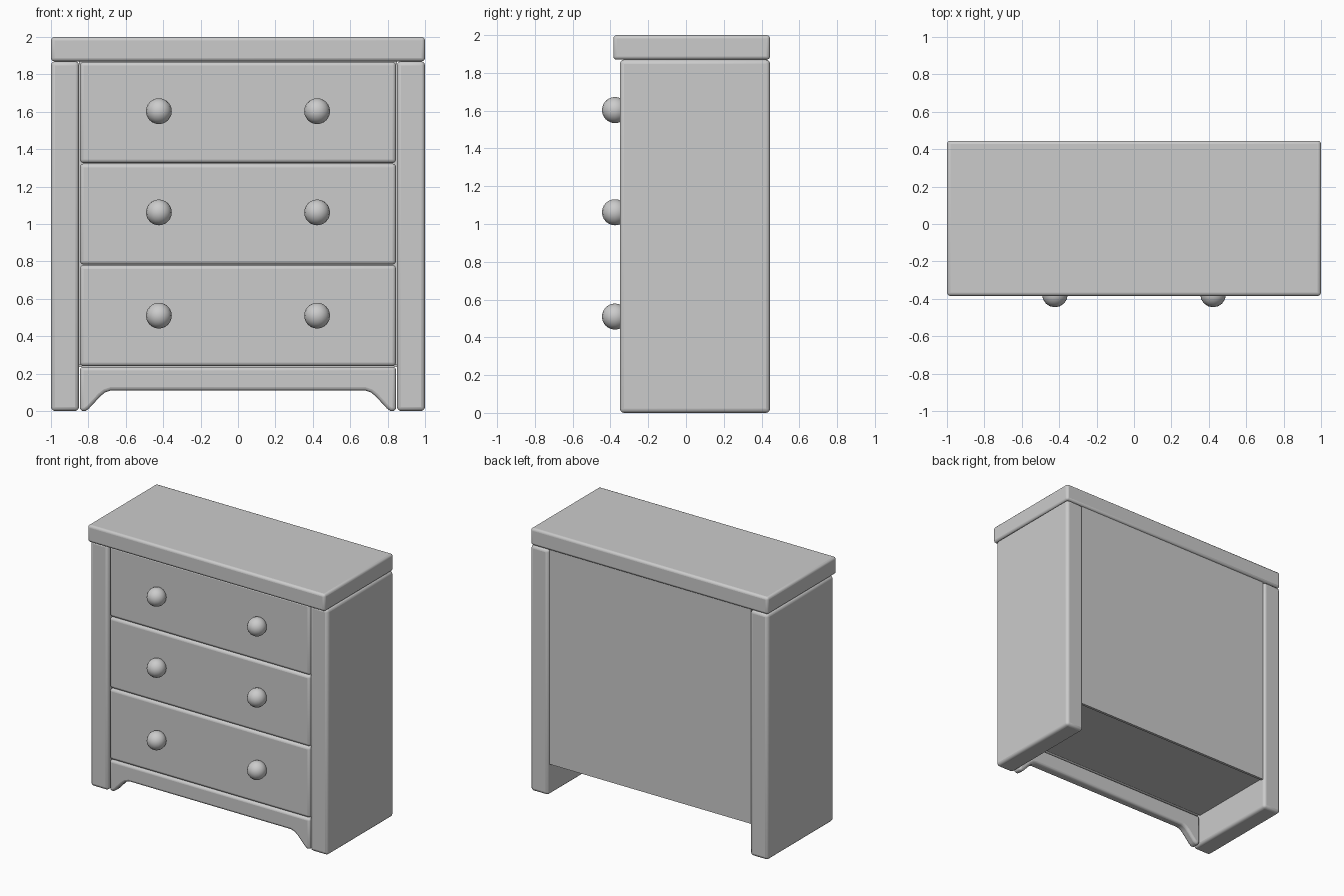
import bpy, bmesh, math

if "Cube" in bpy.data.objects:
    bpy.data.objects.remove(bpy.data.objects["Cube"])


def finish(obj, bevel):
    """Rounded edges and smooth shading."""
    if bevel:
        mod = obj.modifiers.new("rounding", "BEVEL")
        mod.width = bevel
        mod.segments = 3
        mod.limit_method = "ANGLE"
        mod.angle_limit = math.radians(40)
    bpy.ops.object.select_all(action="DESELECT")
    obj.select_set(True)
    bpy.context.view_layer.objects.active = obj
    bpy.ops.object.shade_smooth_by_angle(angle=math.radians(40))


def extrude_profile(name, pts, y0, y1, bevel):
    """Extrude an (x, z) outline along y."""
    bm = bmesh.new()
    face = bm.faces.new([bm.verts.new((x, y0, z)) for x, z in pts])
    ext = bmesh.ops.extrude_face_region(bm, geom=[face])
    for v in ext["geom"]:
        if isinstance(v, bmesh.types.BMVert):
            v.co.y = y1
    bmesh.ops.recalc_face_normals(bm, faces=bm.faces)
    me = bpy.data.meshes.new(name)
    bm.to_mesh(me)
    bm.free()
    obj = bpy.data.objects.new(name, me)
    bpy.context.collection.objects.link(obj)
    finish(obj, bevel)
    return obj


def box(name, x0, x1, y0, y1, z0, z1, bevel=0.0):
    return extrude_profile(name, [(x0, z0), (x1, z0), (x1, z1), (x0, z1)], y0, y1, bevel)


# Top slab and side panels
box("top_slab", -1, 1, -0.385, 0.445, 1.87, 2.0, 0.018)
box("left_side", -1, -0.85, -0.35, 0.445, 0, 1.87, 0.022)
box("right_side", 0.85, 1, -0.35, 0.445, 0, 1.87, 0.022)

# Inner body and back panel
box("inner_body", -0.85, 0.85, -0.275, 0.41, 0.245, 1.87)
box("back_panel", -0.85, 0.85, 0.41, 0.43, 0.235, 1.87)

# Drawer fronts with two round knobs each
for i, (z0, z1, knob_z) in enumerate([(0.24, 0.78, 0.51), (0.783, 1.323, 1.062), (1.326, 1.867, 1.603)]):
    box(f"drawer_front_{i + 1}", -0.845, 0.845, -0.342, -0.265, z0, z1, 0.02)
    for side, x in (("left", -0.423), ("right", 0.423)):
        bpy.ops.mesh.primitive_uv_sphere_add(segments=16, ring_count=12, radius=0.069,
                                             location=(x, -0.376, knob_z))
        knob = bpy.context.object
        knob.name = f"knob_{i + 1}_{side}"
        finish(knob, 0)

# Shaped base apron
half = [(0.68, 0.11), (0.71, 0.1), (0.735, 0.08), (0.795, 0.015), (0.815, 0), (0.845, 0), (0.845, 0.236)]
extrude_profile("base_apron", half + [(-x, z) for x, z in reversed(half)], -0.342, -0.27, 0.018)
